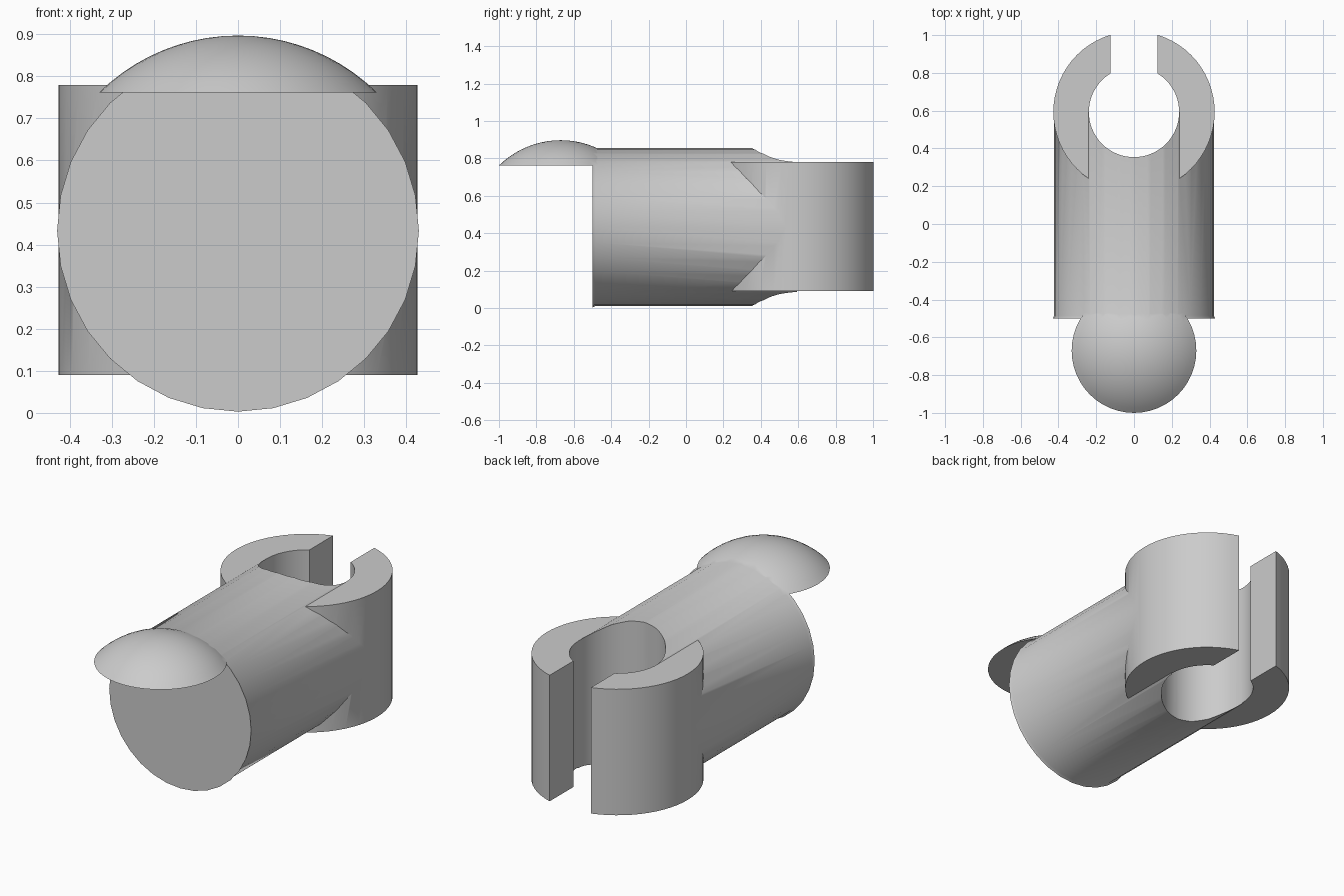
import bpy, bmesh, math
from mathutils import Matrix, Vector

cube = bpy.data.objects.get("Cube")
if cube:
    bpy.data.objects.remove(cube, do_unlink=True)

grey = bpy.data.materials.new("light_grey")
grey.use_nodes = True
colour = (0.6, 0.6, 0.6, 1)
grey.diffuse_color = colour
grey.node_tree.nodes["Principled BSDF"].inputs["Base Color"].default_value = colour

AXIS_Z = 0.433     # height of the body axis
RING_Y = 0.593     # centre of the clip ring


def make_object(name, bm):
    bmesh.ops.recalc_face_normals(bm, faces=bm.faces)
    mesh = bpy.data.meshes.new(name)
    bm.to_mesh(mesh)
    bm.free()
    mesh.materials.append(grey)
    obj = bpy.data.objects.new(name, mesh)
    bpy.context.collection.objects.link(obj)
    return obj


def lathe(name, profile, centre, segments, axis="Z"):
    """Solid of revolution from (radius, height) points; closed at both ends."""
    bm = bmesh.new()
    rings = []
    for r, h in profile:
        if r == 0:
            rings.append([bm.verts.new((0, 0, h))])
            continue
        angles = [2 * math.pi * i / segments for i in range(segments)]
        rings.append([bm.verts.new((r * math.cos(a), r * math.sin(a), h)) for a in angles])
    for low, high in zip(rings, rings[1:]):
        for i in range(segments):
            j = (i + 1) % segments
            if len(high) == 1:
                bm.faces.new((low[i], low[j], high[0]))
            else:
                bm.faces.new((low[i], low[j], high[j], high[i]))
    for ring in (rings[0], rings[-1]):
        if len(ring) > 1:
            bm.faces.new(ring)
    if axis == "Y":
        bm.transform(Matrix.Rotation(-math.pi / 2, 4, "X"))
    bm.transform(Matrix.Translation(Vector(centre)))
    return make_object(name, bm)


def combine(target, tool, operation):
    mod = target.modifiers.new(operation, "BOOLEAN")
    mod.operation = operation
    mod.solver = "EXACT"
    mod.object = tool
    bpy.context.view_layer.objects.active = target
    bpy.ops.object.modifier_apply(modifier=mod.name)
    bpy.data.objects.remove(tool, do_unlink=True)


# Horizontal barrel with a slight lip at its front end
body = lathe("clip_body", [(0.43, -0.5), (0.4225, -0.485), (0.4225, RING_Y)],
             (0, 0, AXIS_Z), 32, "Y")

# Upright clip ring, joined to the barrel before boring
ring = lathe("clip_ring", [(0.427, 0.09), (0.427, 0.78)], (0, RING_Y, 0), 64)
combine(body, ring, "UNION")

# Shallow domed thumb tab, flat underneath
tab_r, tab_h, tab_z = 0.33, 0.135, 0.762
sphere_r = (tab_r ** 2 + tab_h ** 2) / (2 * tab_h)
sweep = math.asin(tab_r / sphere_r)
steps = 10
dome = [(sphere_r * math.sin(sweep * (1 - i / steps)),
         tab_z + tab_h - sphere_r * (1 - math.cos(sweep * (1 - i / steps))))
        for i in range(steps)] + [(0, tab_z + tab_h)]
tab = lathe("thumb_tab", dome, (0, -0.67, 0), 48)
combine(body, tab, "UNION")

# Vertical bore and the slot that opens the ring at the back
bore = lathe("bore_cutter", [(0.239, -0.5), (0.239, 1.5)], (0, RING_Y, 0), 64)
combine(body, bore, "DIFFERENCE")
bm = bmesh.new()
bmesh.ops.create_cube(bm, size=1, matrix=Matrix.Translation((0, RING_Y + 0.3, 0.5))
                      @ Matrix.Diagonal((0.25, 0.6, 2, 1)))
combine(body, make_object("slot_cutter", bm), "DIFFERENCE")

bpy.ops.object.select_all(action="DESELECT")
body.select_set(True)
bpy.context.view_layer.objects.active = body
bpy.ops.object.shade_smooth_by_angle(angle=math.radians(30))
